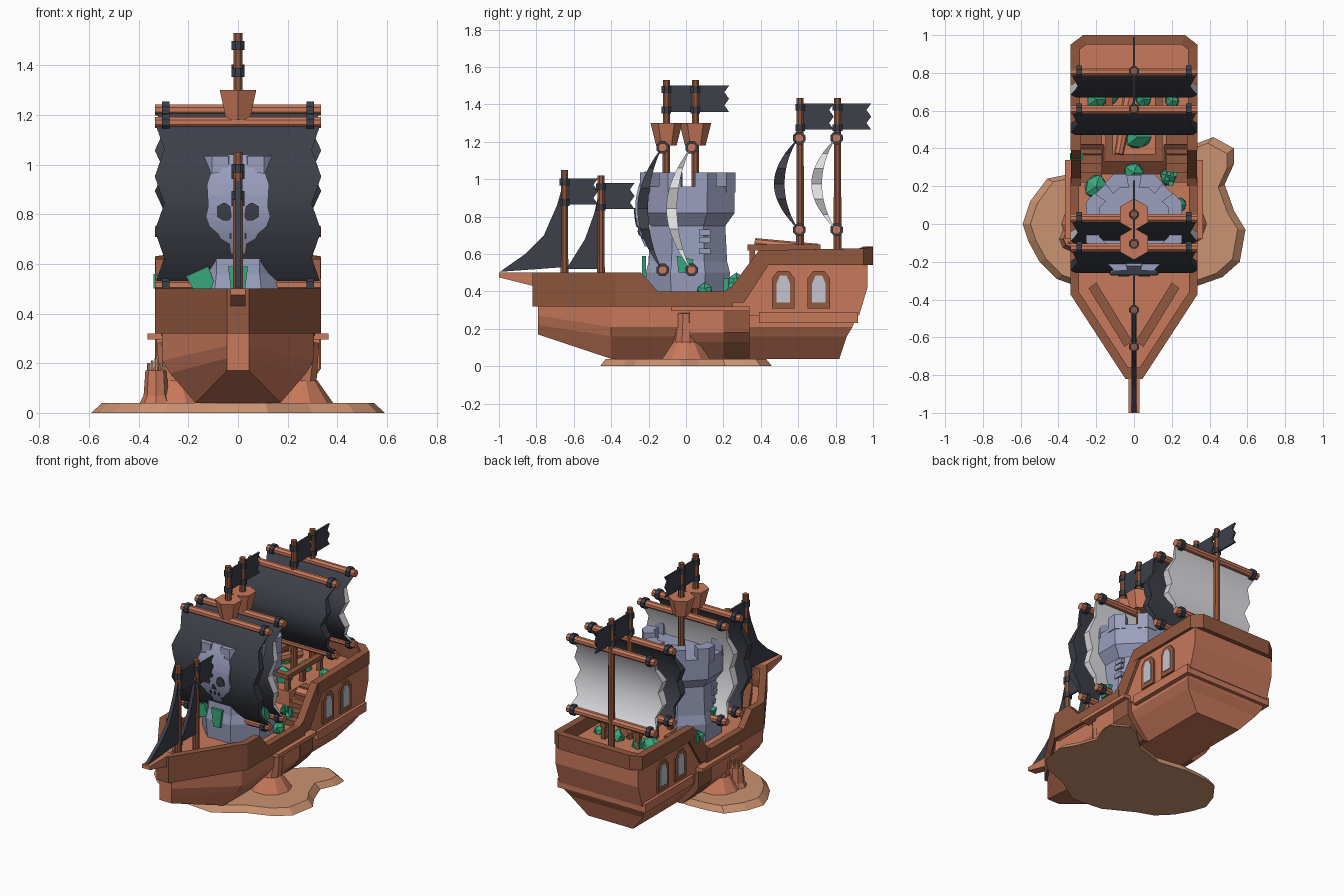
import bpy, bmesh, math, random
from mathutils import Vector

if "Cube" in bpy.data.objects:
    bpy.data.objects.remove(bpy.data.objects["Cube"])
random.seed(3)

def material(name, r, g, b):
    m = bpy.data.materials.new(name)
    m.diffuse_color = (r, g, b, 1)
    m.use_nodes = True
    m.node_tree.nodes["Principled BSDF"].inputs["Base Color"].default_value = m.diffuse_color
    return m

WOOD = material("light wood", .58, .19, .105)
DARK = material("dark wood", .29, .098, .05)
SAND = material("sand", .60, .29, .165)
STONE = material("blue grey stone", .32, .345, .51)
CLOTH = material("charcoal cloth", .047, .05, .066)
PALE = material("pale lining", .74, .74, .77)
GREEN = material("green", .04, .39, .20)
GLASS = material("window grey", .55, .56, .62)

def mesh(name, verts, faces, mats, idx=None):
    me = bpy.data.meshes.new(name)
    me.from_pydata([tuple(v) for v in verts], [], faces)
    for m in (mats if isinstance(mats, list) else [mats]):
        me.materials.append(m)
    if idx:
        for p, i in zip(me.polygons, idx):
            p.material_index = i
    bm = bmesh.new()
    bm.from_mesh(me)
    bmesh.ops.recalc_face_normals(bm, faces=bm.faces)
    bm.to_mesh(me)
    bm.free()
    ob = bpy.data.objects.new(name, me)
    bpy.context.collection.objects.link(ob)
    return ob

def prism(name, pts, axis, lo, hi, mat, taper=1):
    put = {'x': lambda a, b, t: (t, a, b), 'y': lambda a, b, t: (a, t, b), 'z': lambda a, b, t: (a, b, t)}[axis]
    n = len(pts)
    v = [put(a, b, lo) for a, b in pts] + [put(a * taper, b * taper, hi) for a, b in pts]
    f = [list(range(n)), list(range(n, 2 * n))] + [[i, (i + 1) % n, n + (i + 1) % n, n + i] for i in range(n)]
    return mesh(name, v, f, mat)

def box(name, x0, x1, y0, y1, z0, z1, mat):
    return prism(name, [(x0, y0), (x1, y0), (x1, y1), (x0, y1)], 'z', z0, z1, mat)

def rod(name, p, q, r0, r1, n, mat, spin=0):
    p, q = Vector(p), Vector(q)
    rot = (q - p).to_track_quat('Z', 'Y')
    ring = [Vector((math.cos(a), math.sin(a), 0)) for a in [spin + i * math.tau / n for i in range(n)]]
    v = [p + rot @ (c * r0) for c in ring] + [q + rot @ (c * r1) for c in ring]
    f = [list(range(n)), list(range(n, 2 * n))] + [[i, (i + 1) % n, n + (i + 1) % n, n + i] for i in range(n)]
    return mesh(name, v, f, mat)

def wall(name, pts, t, mat):
    """Wall of points (x, y, z0, z1) with thickness t to the left, mirrored in x."""
    dirs = [Vector((b[0] - a[0], b[1] - a[1])).normalized() for a, b in zip(pts, pts[1:])]
    for s in (1, -1):
        v, f = [], []
        for i, (x, y, z0, z1) in enumerate(pts):
            d0, d1 = dirs[max(i - 1, 0)], dirs[min(i, len(dirs) - 1)]
            n0, n1 = Vector((-d0.y, d0.x)), Vector((-d1.y, d1.x))
            m = (n0 + n1).normalized()
            m *= t / m.dot(n0)
            v += [(s * x, y, z0), (s * x, y, z1), (s * (x + m.x), y + m.y, z1), (s * (x + m.x), y + m.y, z0)]
        for i in range(len(pts) - 1):
            f += [[4 * i + k, 4 * i + (k + 1) % 4, 4 * i + 4 + (k + 1) % 4, 4 * i + 4 + k] for k in range(4)]
        e = 4 * len(pts) - 4
        mesh(name, v, f + [[0, 1, 2, 3], [e, e + 1, e + 2, e + 3]], mat)

# sand island and the supports under the ship
prism("island", [(-.59, 0), (-.56, -.09), (-.5, -.2), (-.41, -.29), (-.3, -.33), (-.1, -.44), (.12, -.46), (.3, -.34),
      (.47, -.28), (.56, -.2), (.59, -.03), (.53, .07), (.48, .21), (.53, .32), (.53, .4), (.42, .46), (.34, .43),
      (.2, .3), (0, .24), (-.2, .27), (-.36, .26), (-.46, .24), (-.55, .12)], 'z', 0, .04, SAND, .93)
for s in (1, -1):
    rod("support_foot", (s * .25, 0, .03), (s * .25, 0, .13), .14, .07, 10, WOOD)
    rod("support_post", (s * .25, 0, .13), (s * .28, 0, .29), .07, .05, 10, WOOD)
rod("mooring_base", (-.33, -.08, .03), (-.33, -.08, .07), .07, .05, 8, WOOD)
rod("mooring_post", (-.33, -.08, .07), (-.33, -.08, .17), .05, .043, 8, WOOD)
for i in range(5):
    x = -.36 + i * .015
    rod("mooring_stake", (x, -.08 + .02 * (-1) ** i, .16), (x, -.08 + .02 * (-1) ** i, .2 + .01 * (i % 3)), .008, .006, 5, SAND)

# lower hull lofted through stations, levels run from top to keel
LEVELS = [(.32, 1), (.21, 1), (.16, .9), (.04, .56)]
stations = [[(.045, -.79, .32), (.045, -.79, .27), (.045, -.79, .22), (.045, -.79, .17)],
            [(.305 * w, -.40, z) for z, w in LEVELS],
            [(.305 * w, y, z) for (z, w), y in zip(LEVELS, (.93, .89, .86, .82))]]
verts, faces = [], []
for st in stations:
    verts += st + [(-x, y, z) for x, y, z in reversed(st)]
for i in range(2):
    faces += [[8 * i + k, 8 * i + (k + 1) % 8, 8 * i + 8 + (k + 1) % 8, 8 * i + 8 + k] for k in range(8)]
for b in (0, 16):
    faces += [[b + k, b + k + 1, b + 6 - k, b + 7 - k] for k in range(3)]
mesh("lower_hull", verts, faces, WOOD)
prism("deck", [(-.04, -.78), (.04, -.78), (.31, -.37), (.31, .4), (-.31, .4), (-.31, -.37)], 'z', .31, .37, WOOD)
wall("bulwark", [(.045, -.82, .32, .5), (.335, -.375, .32, .5), (.335, -.24, .32, .5),
                 (.335, -.15, .32, .4), (.335, .25, .32, .4)], .045, DARK)
box("bow_block", -.045, .045, -.82, -.76, .32, .5, DARK)
prism("bowsprit", [(-.76, .42), (-.82, .43), (-1, .475), (-1, .5), (-.76, .5)], 'x', -.03, .03, WOOD)

# stern house, trim, windows, ribs
prism("stern_house", [(.22, .32), (.42, .54), (.97, .54), (.97, .42), (.925, .27), (.3, .27)], 'x', -.315, .315, WOOD)
wall("stern_rail", [(.335, .39, .54, .62), (.335, .95, .54, .63), (.27, 1, .54, .64), (0, 1, .54, .64)], .05, DARK)
box("stern_belt", -.335, .335, .39, .92, .23, .29, WOOD)
def arch(y, w, z0, z1):
    return [(y - w, z0), (y + w, z0), (y + w, z1 - .04), (y + w * .5, z1), (y - w * .5, z1), (y - w, z1 - .04)]
for s in (1, -1):
    prism("diagonal_trim", [(.24, .34), (.2, .4), (.24, .42), (.39, .62), (.58, .62), (.54, .54), (.44, .54), (.31, .34)],
          'x', s * .28, s * .333, DARK)
    for y in (.52, .71):
        prism("window_frame", arch(y, .06, .31, .51), 'x', s * .3, s * .325, DARK)
        prism("window_pane", arch(y, .035, .34, .485), 'x', s * .32, s * .33, GLASS)
    rib = [(.2, .3), (.335, .3), (.335, .18), (.3, .13), (.21, .04), (.15, .04)]
    prism("light_rib", [(s * x * .98, z) for x, z in rib], 'y', .02, .2, WOOD)
    prism("dark_rib", [(s * x, z) for x, z in rib], 'y', .2, .34, DARK)
    box("side_belt", s * .28, s * .365, -.08, .34, .295, .32, WOOD)
    # stairs up to the stern deck
    for i in range(5):
        box("stair", s * .17, s * .295, .22 + .05 * i, .28 + .05 * i, .33, .41 + .035 * i, DARK)
    # bow deck bench
    prism("bow_bench", [(s * .24, -.34), (s * .2, -.31), (s * .01, -.62), (s * .05, -.65)], 'z', .37, .45, DARK)
box("landing", -.16, .16, .33, .5, .37, .54, WOOD)
for s in (1, -1):
    box("landing_rail", s * .11, s * .15, .33, .72, .62, .65, DARK)
    for y in (.34, .5, .69):
        box("landing_post", s * .115, s * .145, y, y + .03, .54, .62, DARK)
box("landing_front_rail", -.15, .15, .33, .37, .62, .65, DARK)
rod("cannon", (-.02, .7, .62), (-.08, .37, .66), .035, .025, 8, WOOD)

# stone tower
def octagon(r):
    k = r / math.cos(math.pi / 8)
    return [Vector((k * math.cos(a), k * math.sin(a))) for a in [math.pi / 8 + i * math.pi / 4 for i in range(8)]]
rings = [(.36, .215), (.5, .225), (.56, .21), (.75, .2), (.82, .25), (.96, .25)]
verts = [(p.x, p.y + .01, z) for z, r in rings for p in octagon(r)]
faces = [list(range(8)), list(range(40, 48))]
for j in range(5):
    faces += [[8 * j + i, 8 * j + (i + 1) % 8, 8 * j + 8 + (i + 1) % 8, 8 * j + 8 + i] for i in range(8)]
mesh("tower", verts, faces, STONE)
o = octagon(.255)
for i in range(8):
    a, b, c = o[i].lerp(o[i - 1], .32), o[i], o[i].lerp(o[(i + 1) % 8], .32)
    prism("battlement", [(p.x, p.y + .01) for p in (a, b, c, c * .72, b * .72, a * .72)], 'z', .93, 1.035, STONE)
for x, z in ((.205, .66), (.2, .7), (.205, .6)):
    for s in (1, -1):
        box("tower_brick", s * x - .012, s * x + .012, .01 + .06 * s, .07 + .06 * s, z, z + .03, STONE)

# greenery
def bush(x, y, z, r):
    bm = bmesh.new()
    bmesh.ops.create_icosphere(bm, subdivisions=1, radius=r)
    for v in bm.verts:
        v.co = v.co * random.uniform(.85, 1.1) + Vector((x, y, z))
    me = bpy.data.meshes.new("bush")
    bm.to_mesh(me)
    bm.free()
    me.materials.append(GREEN)
    bpy.context.collection.objects.link(bpy.data.objects.new("bush", me))
for b in ((.02, .46, .56, .075), (-.2, .66, .56, .06), (-.12, .68, .56, .05), (.05, .66, .56, .05), (.2, .65, .55, .04),
          (-.2, .2, .43, .07), (.18, .25, .4, .05), (.24, .1, .4, .045), (0, .27, .44, .06)):
    bush(*b)
prism("front_leaf", [(-.04, .59), (.04, .59), (.025, .47), (-.025, .47)], 'y', -.235, -.215, GREEN)
prism("left_leaf", [(-.21, .55), (-.12, .59), (-.09, .51), (-.17, .48)], 'y', -.2, -.16, GREEN)
for s in (1, -1):
    prism("side_leaf", [(-.05, .59), (.04, .57), (.02, .5), (-.04, .5)], 'x', s * .2, s * .235, GREEN)
box("rail_leaf", -.34, -.27, .34, .375, .5, .56, GREEN)
for i in range(6):
    x, y = random.uniform(.15, .21), random.uniform(.2, .3)
    box("small_leaf", x, x + .02, y, y + .02, .4, .47, GREEN)

# sails: bulging lens with zigzag side edges
def bulge(y0, z0, z1, z):
    return y0 - .135 * math.sin(math.pi * min(max((z - z0) / (z1 - z0), 0), 1)) ** .85

def sail(name, y0, z0, z1, back):
    n, v, f, idx = 24, [], [], []
    for i in range(n + 1):
        t = i / n
        z = z0 + t * (z1 - z0)
        w = .297 + .038 * abs((t * 6) % 2 - 1)
        yf = bulge(y0, z0, z1, z)
        yb = yf + .002 + .055 * math.sin(math.pi * t)
        v += [(-w, yf, z), (w, yf, z), (w, yb, z), (-w, yb, z)]
    for i in range(n):
        for k in range(4):
            f.append([4 * i + k, 4 * i + (k + 1) % 4, 4 * i + 4 + (k + 1) % 4, 4 * i + 4 + k])
            idx.append(0 if k == 0 else 1)
    mesh(name, v, f, [CLOTH, back], idx)
    for z in (z0, z1):   # yards with dark bands
        rod("yard", (-.335, y0, z), (.335, y0, z), .024, .024, 8, WOOD, math.pi / 8)
        for s in (1, -1):
            rod("yard_band", (s * .275, y0, z), (s * .305, y0, z), .036, .036, 8, CLOTH, math.pi / 8)

# masts with swallow-ended flags
def mast(y, z0, z1, fz):
    rod("mast", (0, y, z0), (0, y, z1), .023, .02, 8, DARK, math.pi / 8)
    for z in (fz + .01, fz + .12):
        rod("mast_band", (0, y, z - .018), (0, y, z + .018), .028, .028, 8, CLOTH, math.pi / 8)
    e = y + .18
    prism("flag", [(y, fz), (e, fz), (e - .025, fz + .035), (e, fz + .07), (e - .025, fz + .105), (e, fz + .14), (y, fz + .14)],
          'x', -.006, .006, CLOTH)

for y, lining in ((-.105, CLOTH), (.05, PALE)):
    mast(y, .4, 1.53, 1.36)
    rod("crows_nest", (0, y, 1.18), (0, y, 1.3), .055, .085, 6, WOOD, math.pi / 2)
    sail("main_sail", y - .02, .515, 1.17, lining)
for y, lining in ((.61, CLOTH), (.81, PALE)):
    mast(y, .5, 1.435, 1.265)
    sail("stern_sail", y - .005, .73, 1.22, lining)
mast(-.65, .38, 1.05, .865)
mast(-.455, .38, 1.02, .84)
prism("front_jib", [(-.65, 1), (-.69, .86), (-.76, .7), (-.86, .6), (-.995, .505), (-.65, .53)], 'x', -.012, .012, CLOTH)
prism("rear_jib", [(-.455, .98), (-.49, .82), (-.54, .68), (-.64, .52), (-.455, .52)], 'x', -.012, .012, CLOTH)

# skull emblem laid on the front sail
def patch(name, rows, lift, mat):
    fine = []
    for (z, a, b), (z2, a2, b2) in zip(rows, rows[1:]):
        fine += [(z + (z2 - z) * t, a + (a2 - a) * t, b + (b2 - b) * t) for t in (0, .5)]
    fine.append(rows[-1])
    v = [(x, bulge(-.125, .515, 1.17, z) - lift + d, z) for z, a, b in fine for x, d in ((a, 0), (b, 0), (b, .02), (a, .02))]
    f = [[4 * i + k, 4 * i + (k + 1) % 4, 4 * i + 4 + (k + 1) % 4, 4 * i + 4 + k] for i in range(len(fine) - 1) for k in range(4)]
    e = len(v) - 4
    mesh(name, v, f + [[0, 1, 2, 3], [e, e + 1, e + 2, e + 3]], mat)
outline = [(1.04, .04), (1.01, .055), (.97, .07), (.965, .11), (.92, .125), (.83, .12), (.79, .13), (.75, .115),
           (.72, .08), (.7, .07), (.68, .035), (.64, .03)]
patch("skull", [(z, -w, w) for z, w in outline], .012, STONE)
for s in (1, -1):
    patch("skull_eye", [(.845, s * .05, s * .06), (.83, s * .03, s * .085), (.79, s * .025, s * .085), (.775, s * .035, s * .06)], .018, CLOTH)
patch("skull_nose", [(.775, -.006, .006), (.745, -.018, .018)], .018, CLOTH)
for x in (-.03, 0, .03):
    patch("skull_tooth_gap", [(.725, x - .004, x + .004), (.7, x - .004, x + .004)], .018, CLOTH)
